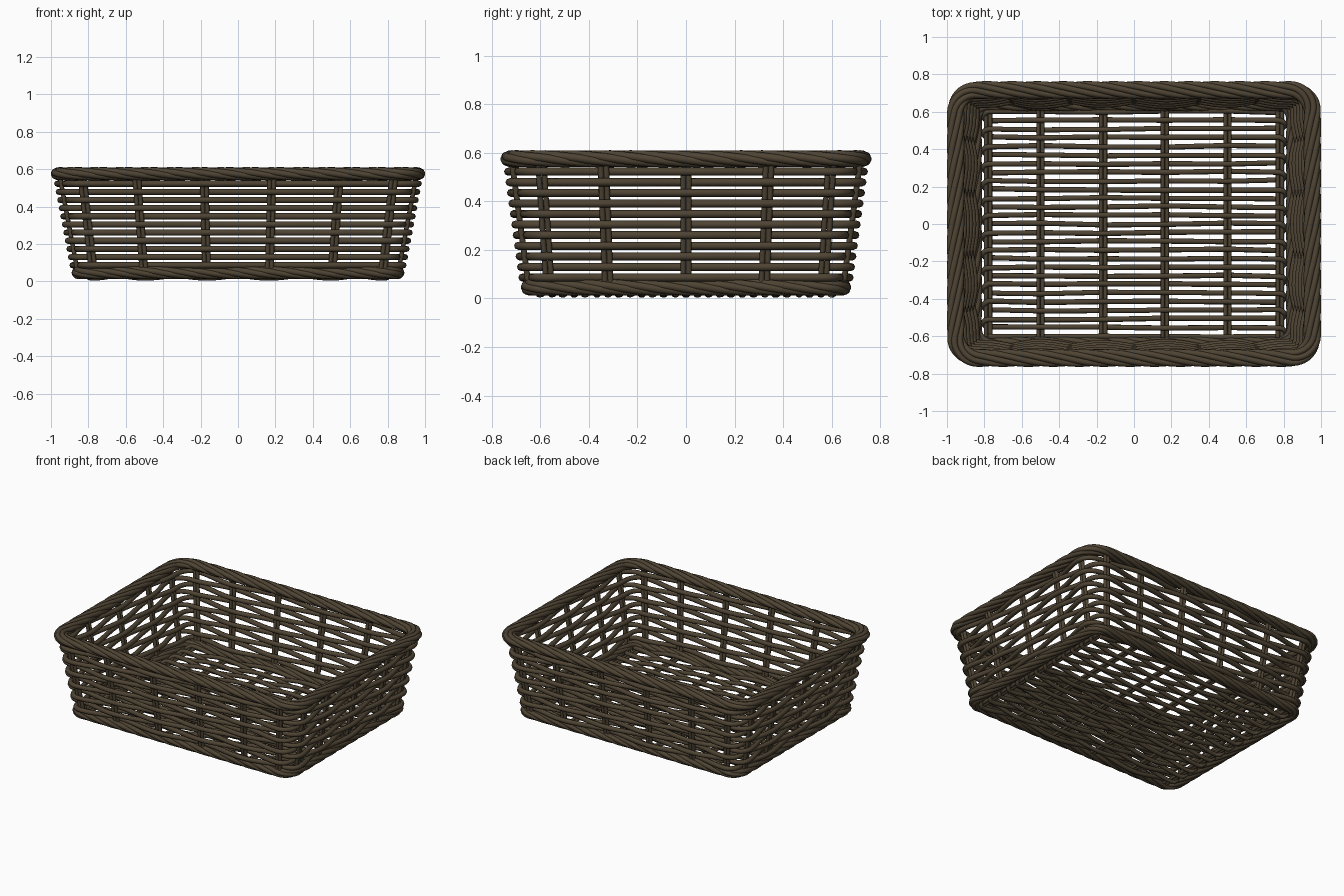
import bpy
import random
from math import pi, cos, sin
from mathutils import Vector

random.seed(4)
if "Cube" in bpy.data.objects:
    bpy.data.objects.remove(bpy.data.objects["Cube"])

wicker = bpy.data.materials.new("dark_brown_wicker")
wicker.use_nodes = True
colour = (0.078, 0.058, 0.034, 1)
wicker.diffuse_color = colour
bsdf = wicker.node_tree.nodes["Principled BSDF"]
bsdf.inputs["Base Color"].default_value = colour
bsdf.inputs["Roughness"].default_value = 0.8


def canes(name, paths, radius, closed=False):
    """Sweep a round cane along every path and join them as one mesh."""
    curve = bpy.data.curves.new(name, "CURVE")
    curve.dimensions = "3D"
    curve.bevel_depth = radius
    curve.bevel_resolution = 2
    curve.use_fill_caps = not closed
    for path in paths:
        spline = curve.splines.new("POLY")
        spline.points.add(len(path) - 1)
        for point, co in zip(spline.points, path):
            point.co = (*co, 1)
        spline.use_cyclic_u = closed
        spline.use_smooth = True
    helper = bpy.data.objects.new(name + "_path", curve)
    bpy.context.collection.objects.link(helper)
    graph = bpy.context.evaluated_depsgraph_get()
    mesh = bpy.data.meshes.new_from_object(helper.evaluated_get(graph))
    bpy.data.objects.remove(helper)
    mesh.materials.clear()
    mesh.materials.append(wicker)
    part = bpy.data.objects.new(name, mesh)
    bpy.context.collection.objects.link(part)
    return part


def ring(z, n):
    """Rounded rectangle at height z: n (point, normal) samples per stake gap."""
    hx, hy, r = 0.848 + 0.187 * z, 0.641 + 0.135 * z, 0.08 + 0.07 * z
    samples = []
    for k in range(4):
        a = (k - 1) * pi / 2
        normal = Vector((cos(a), sin(a), 0))
        along = Vector((-sin(a), cos(a), 0))
        half, depth = (hx, hy) if k % 2 == 0 else (hy, hx)
        e = half - r
        stops = (-1, -0.65, -0.217, 0.217, 0.65, 1) if k % 2 == 0 else (-1, -0.57, 0, 0.57, 1)
        base = normal * depth + Vector((0, 0, z))
        for s0, s1 in zip(stops, stops[1:]):
            for j in range(n):
                s = (s0 + (s1 - s0) * j / n) * e
                samples.append((base + along * s, normal))
        centre = base - normal * r + along * e
        for j in range(n):
            t = a + pi / 2 * j / n
            d = Vector((cos(t), sin(t), 0))
            samples.append((centre + d * r, d))
    return samples


# Wall weavers: each row passes in and out of the stakes, alternating by row
N, ROWS = 8, 11
rows = []
for row in range(ROWS):
    z = 0.086 + 0.0436 * row
    rows.append([p + d * 0.021 * cos(pi * (i / N + row))
                 for i, (p, d) in enumerate(ring(z, N))])
canes("wall_weavers", rows, 0.0165, closed=True)

# Wall stakes: paired upright canes
stakes = []
for (low, d), (high, _) in zip(ring(0.04, 1), ring(0.57, 1)):
    side = Vector((-d.y, d.x, 0)) * 0.0115
    for sign in (-1, 1):
        stakes.append([low + side * sign, high + side * sign])
canes("wall_stakes", stakes, 0.012)


def rope(name, z, width, height, strands, turns, radius, shift):
    """Several canes twisted around the outline."""
    samples = ring(z, 12)
    pts = [p for p, _ in samples]
    steps = [(b - a).length for a, b in zip(pts, pts[1:] + pts[:1])]
    total = sum(steps)
    paths = []
    for k in range(strands):
        s, path = 0, []
        for (p, d), step in zip(samples, steps):
            phi = 2 * pi * (k / strands - turns * s / total)
            path.append(p + d * (shift + width * cos(phi))
                        + Vector((0, 0, height * sin(phi))))
            s += step
        paths.append(path)
    return canes(name, paths, radius, closed=True)


# Twisted borders
rope("top_rim", 0.575, 0.030, 0.018, 6, 8, 0.0172, -0.002)
rope("bottom_rim", 0.046, 0.022, 0.018, 6, 8, 0.0165, -0.006)

# Base stakes: paired canes running front to back
BASE_Z = 0.036
posts = (-0.78, -0.5, -0.165, 0.165, 0.5, 0.78)
canes("base_stakes",
      [[Vector((x + dx, y, BASE_Z)) for y in (-0.64, 0.64)]
       for x in posts for dx in (-0.0115, 0.0115)], 0.011)

# Base weaver: one cane going back and forth over and under the stakes
COUNT, HALF = 27, 0.6
pitch = 2 * HALF / (COUNT - 1)
weave = []
for row in range(COUNT):
    y = -HALF + pitch * row
    line = []
    bends = [random.uniform(-0.005, 0.005) for _ in posts]
    for g in range(len(posts) - 1):
        for j in range(N + (g == len(posts) - 2)):
            t = j / N
            x = posts[g] + (posts[g + 1] - posts[g]) * t
            bend = bends[g] + (bends[g + 1] - bends[g]) * t
            line.append(Vector((x, y + bend, BASE_Z + 0.018 * cos(pi * (g + t + row)))))
    flip = -1 if row % 2 else 1
    if flip < 0:
        line.reverse()
    weave += line
    if row < COUNT - 1:
        for t in (0.15, 0.5, 0.85):
            lift = 0.018 * cos(pi * (5 + row) if flip > 0 else pi * row) * cos(pi * t)
            weave.append(Vector((flip * (0.78 + 0.034 * sin(pi * t)), y + pitch * t, BASE_Z + lift)))
canes("base_weaver", [weave], 0.0145)
